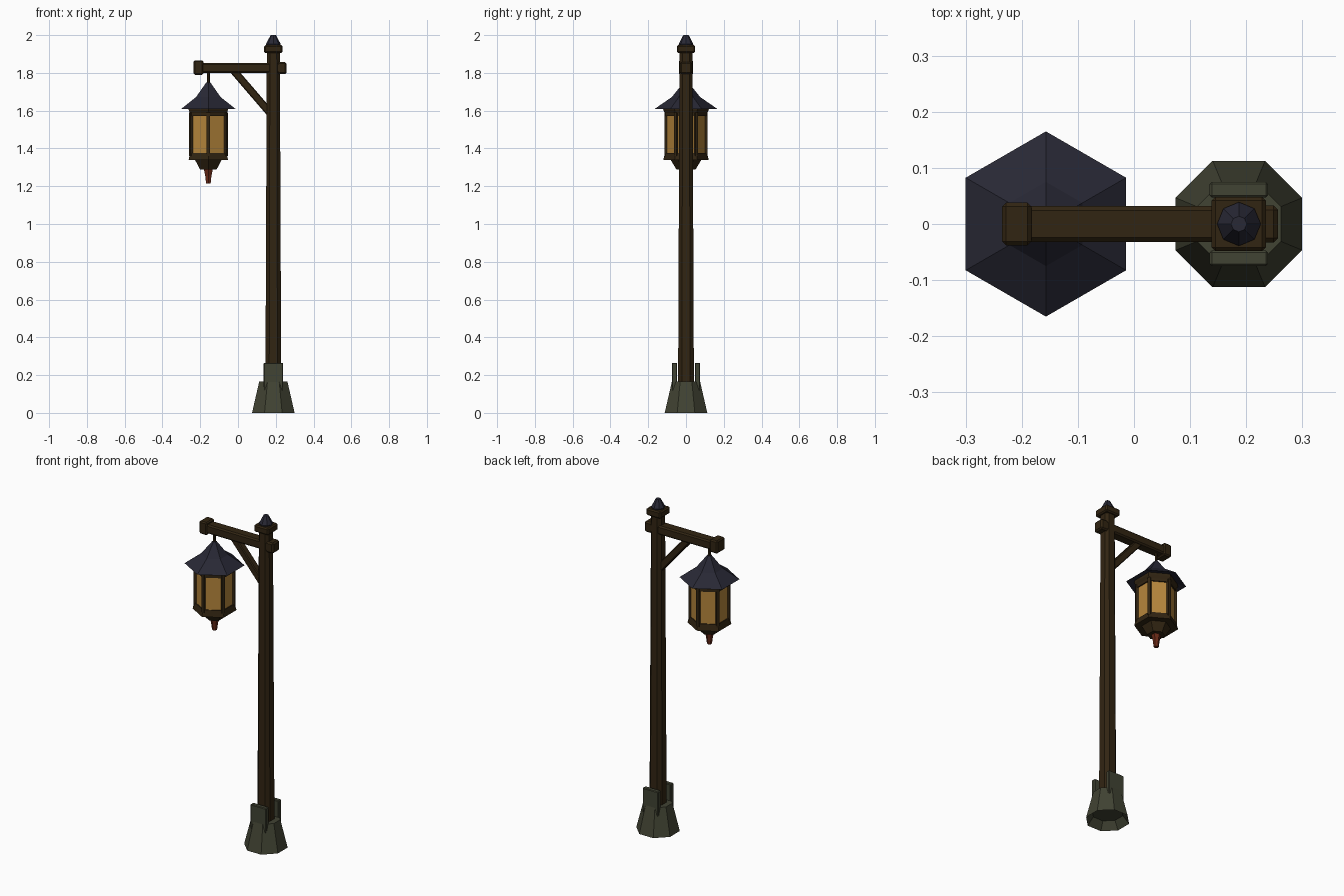
import bpy, bmesh
from math import pi, cos, sin, atan2, hypot
from mathutils import Matrix, Vector

if "Cube" in bpy.data.objects:
    bpy.data.objects.remove(bpy.data.objects["Cube"], do_unlink=True)


def material(name, rgb):
    m = bpy.data.materials.new(name)
    m.use_nodes = True
    m.diffuse_color = (*rgb, 1)
    m.node_tree.nodes["Principled BSDF"].inputs["Base Color"].default_value = (*rgb, 1)
    return m


WOOD = material("dark wood", (0.031, 0.018, 0.006))
STONE = material("mossy stone", (0.053, 0.056, 0.033))
ROOF = material("slate blue", (0.021, 0.021, 0.035))
GLASS = material("amber glass", (0.47, 0.24, 0.045))
RED = material("rusty red", (0.14, 0.022, 0.008))

POST_X, LAMP_X = 0.187, -0.157


def finish(name, bm, mat):
    bmesh.ops.recalc_face_normals(bm, faces=bm.faces)
    mesh = bpy.data.meshes.new(name)
    bm.to_mesh(mesh)
    bm.free()
    mesh.materials.append(mat)
    obj = bpy.data.objects.new(name, mesh)
    bpy.context.collection.objects.link(obj)
    return obj


def box(name, centre, size, mat, bevel=0.006, turn=None, taper=1, upright_only=False):
    """Chamfered box, optionally tapered towards its top and turned."""
    bm = bmesh.new()
    bmesh.ops.create_cube(bm, size=1)
    bmesh.ops.scale(bm, vec=size, verts=bm.verts)
    edges = [e for e in bm.edges if not upright_only
             or abs(e.verts[0].co.z - e.verts[1].co.z) > 0.01]
    if bevel:
        bmesh.ops.bevel(bm, geom=edges, offset=bevel, segments=1, affect='EDGES')
    for v in bm.verts:
        if v.co.z > 0:
            v.co.x *= taper
            v.co.y *= taper
    bm.transform(Matrix.Translation(centre) @ (turn or Matrix()))
    return finish(name, bm, mat)


def lathe(name, x, sides, profile, mat, start=0.0):
    """Low-poly turned part from (corner radius, height) points, capped at both ends."""
    bm = bmesh.new()
    rings = []
    for r, z in profile:
        rings.append([bm.verts.new((x + r * cos(start + 2 * pi * i / sides),
                                    r * sin(start + 2 * pi * i / sides), z))
                      for i in range(sides)])
    for a, b in zip(rings, rings[1:]):
        for i in range(sides):
            j = (i + 1) % sides
            bm.faces.new((a[i], a[j], b[j], b[i]))
    bm.faces.new(rings[0])
    bm.faces.new(rings[-1])
    return finish(name, bm, mat)


# Stone foot with a hollow underside and two upright slabs
lathe("stone_base", POST_X, 8, [(0.087, 0.045), (0.122, 0), (0.081, 0.165)], STONE, pi / 8)
for side, label in ((-1, "front"), (1, "back")):
    box(label + "_stone_slab", (POST_X, side * 0.061, 0.19), (0.104, 0.028, 0.15), STONE, 0.004)

# Post, collar and finial
box("post", (POST_X, 0, 1.015), (0.084, 0.084, 1.81), WOOD, 0.02, taper=0.82, upright_only=True)
box("post_collar", (POST_X, 0, 1.926), (0.097, 0.097, 0.042), WOOD, 0.007)
lathe("post_finial", POST_X, 8, [(0.036, 1.94), (0.039, 1.953), (0.014, 2.0)], ROOF)

# Arm with end blocks and diagonal brace
box("arm", (0.01, 0, 1.826), (0.44, 0.064, 0.054), WOOD, 0.008)
box("arm_end_block", (-0.209, 0, 1.828), (0.052, 0.076, 0.077), WOOD, 0.007)
box("arm_tail_block", (0.232, 0, 1.825), (0.05, 0.066, 0.064), WOOD, 0.008)
top, foot = Vector((-0.03, 0, 1.82)), Vector((0.172, 0, 1.585))
run = foot - top
box("brace", (top + foot) / 2, (run.length, 0.042, 0.04), WOOD, 0.005,
    Matrix.Rotation(-atan2(run.z, run.x), 4, 'Y'))

# Lantern hanger and roof
lathe("hanger_rod", LAMP_X, 6, [(0.008, 1.72), (0.008, 1.81)], WOOD)
lathe("lantern_roof", LAMP_X, 6,
      [(0.10, 1.625), (0.165, 1.61), (0.075, 1.672), (0.012, 1.75)], ROOF, pi / 6)

# Lantern body: glass, corner bars, collars
lathe("lantern_glass", LAMP_X, 6, [(0.105, 1.35), (0.105, 1.6)], GLASS, pi / 6)
for i in range(6):
    a = pi / 6 + i * pi / 3
    box("lantern_corner_bar", (LAMP_X + 0.104 * cos(a), 0.104 * sin(a), 1.475),
        (0.02, 0.018, 0.23), WOOD, 0, Matrix.Rotation(a, 4, 'Z'))
lathe("lantern_top_collar", LAMP_X, 6,
      [(0.113, 1.572), (0.113, 1.588), (0.121, 1.605), (0.115, 1.63)], WOOD, pi / 6)
lathe("lantern_bottom_collar", LAMP_X, 6,
      [(0.085, 1.338), (0.121, 1.338), (0.111, 1.376)], WOOD, pi / 6)
lathe("lantern_funnel", LAMP_X, 6, [(0.05, 1.288), (0.083, 1.342)], WOOD, pi / 6)
lathe("lantern_drop", LAMP_X, 6,
      [(0.014, 1.215), (0.019, 1.255), (0.027, 1.29)], RED, pi / 6)
